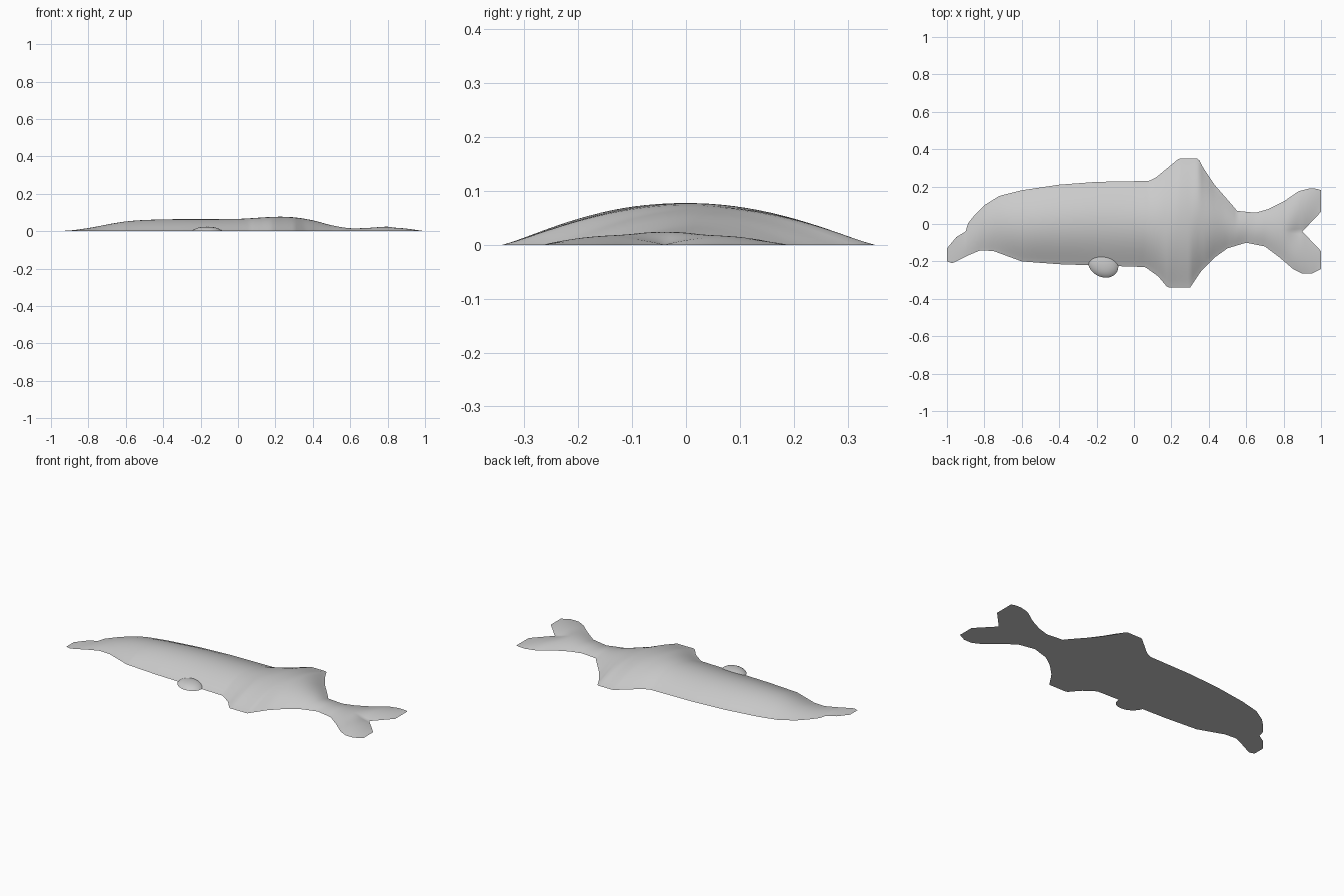
import bpy, bmesh

cube = bpy.data.objects.get("Cube")
if cube:
    bpy.data.objects.remove(cube)

# One matte grey for the whole relief
grey = bpy.data.materials.new("light grey")
grey.use_nodes = True
colour = (0.6, 0.6, 0.6, 1)
grey.diffuse_color = colour
grey.node_tree.nodes["Principled BSDF"].inputs["Base Color"].default_value = colour

# Outline along the back, along the belly, and the ridge height: (x, value)
BACK = [(-1, -.13), (-.95, -.07), (-.9, -.04), (-.89, 0), (-.85, .05), (-.8, .1),
        (-.72, .15), (-.6, .18), (-.4, .21), (-.2, .225), (.08, .23), (.12, .25),
        (.24, .35), (.345, .35), (.37, .3), (.43, .21), (.535, .09), (.55, .07),
        (.65, .06), (.72, .08), (.8, .12), (.88, .175), (.94, .19), (.98, .188), (1, .18)]
BELLY = [(-1, -.2), (-.97, -.21), (-.88, -.165), (-.82, -.14), (-.75, -.145),
         (-.6, -.2), (-.4, -.215), (.06, -.23), (.13, -.28), (.18, -.34), (.3, -.34),
         (.36, -.25), (.43, -.18), (.5, -.13), (.6, -.1), (.7, -.12), (.78, -.18),
         (.85, -.24), (.9, -.265), (.95, -.265), (1, -.24)]
RIDGE = [(-1, 0), (-.9, .004), (-.8, .017), (-.6, .052), (-.4, .063), (0, .066),
         (.2, .077), (.3, .074), (.4, .058), (.5, .032), (.6, .016), (.7, .018),
         (.8, .024), (.9, .014), (1, 0)]
FORK_X, FORK_Y, FORK_GAP = .9, -.04, .105


def smoothstep(a, b, x):
    t = min(max((x - a) / (b - a), 0), 1)
    return t * t * (3 - 2 * t)


def sample(points, x, smooth=False):
    """Value at x, joined by straight or smoothly curved spans."""
    i = next((k for k in range(len(points) - 2) if x <= points[k + 1][0]), len(points) - 2)
    (xa, a), (xb, b) = points[i], points[i + 1]
    t, d = (x - xa) / (xb - xa), xb - xa
    if not smooth:
        return a + (b - a) * t

    def slope(k):
        p, q = points[max(k - 1, 0)], points[min(k + 1, len(points) - 1)]
        return (q[1] - p[1]) / (q[0] - p[0])
    s = t * t * (3 - 2 * t)
    return (a + (b - a) * s + slope(i) * d * t * (1 - t) ** 2
            - slope(i + 1) * d * t * t * (1 - t))


def add_object(name, bm):
    bmesh.ops.remove_doubles(bm, verts=bm.verts, dist=1e-5)
    bmesh.ops.recalc_face_normals(bm, faces=bm.faces)
    mesh = bpy.data.meshes.new(name)
    bm.to_mesh(mesh)
    bm.free()
    mesh.materials.append(grey)
    obj = bpy.data.objects.new(name, mesh)
    bpy.context.collection.objects.link(obj)
    bpy.ops.object.select_all(action='DESELECT')
    obj.select_set(True)
    bpy.context.view_layer.objects.active = obj
    bpy.ops.object.shade_smooth_by_angle()
    return obj


def column(x, side, top, rows):
    """Points from the centre line to the rim on one side, at one station."""
    edge = sample(BACK if side > 0 else BELLY, x)
    middle = (sample(BACK, x) + sample(BELLY, x)) / 2
    blend = smoothstep(.75, FORK_X, x)
    gap = max(x - FORK_X, 0) / (1 - FORK_X) * FORK_GAP
    start = middle + (FORK_Y - middle) * blend + side * gap
    height = max(sample(RIDGE, x, True), 0) * top
    fork = smoothstep(.8, FORK_X, x)
    points = []
    for j in range(rows + 1):
        u = j / rows
        hump = (1 - u * u) ** 1.2
        lobe = 4 * u * (1 - u)
        points.append((x, start + (edge - start) * u,
                       height * (hump * (1 - fork) + lobe * fork)))
    return points


# Body, fins and forked tail: domed top over a flat underside
bm = bmesh.new()
COLS, ROWS = 160, 16
for side in (1, -1):
    for top in (1, 0):
        grid = [[bm.verts.new(p) for p in column(-1 + 2 * i / COLS, side, top, ROWS)]
                for i in range(COLS + 1)]
        for a, b in zip(grid, grid[1:]):
            for j in range(ROWS):
                bm.faces.new((a[j], b[j], b[j + 1], a[j + 1]))
add_object("fish_body", bm)

# Small flipper on the belly side: a low half dome
bm = bmesh.new()
bmesh.ops.create_uvsphere(bm, u_segments=32, v_segments=16, radius=1)
bmesh.ops.bisect_plane(bm, geom=bm.verts[:] + bm.edges[:] + bm.faces[:], dist=1e-5,
                       plane_co=(0, 0, 0), plane_no=(0, 0, -1), clear_outer=True)
bmesh.ops.holes_fill(bm, edges=[e for e in bm.edges if e.is_boundary])
for v in bm.verts:
    x, y, z = v.co
    v.co = (-.165 + .08 * x - .015 * y, -.215 + .072 * y, .024 * z * z * (2 - z))
add_object("belly_flipper", bm)
